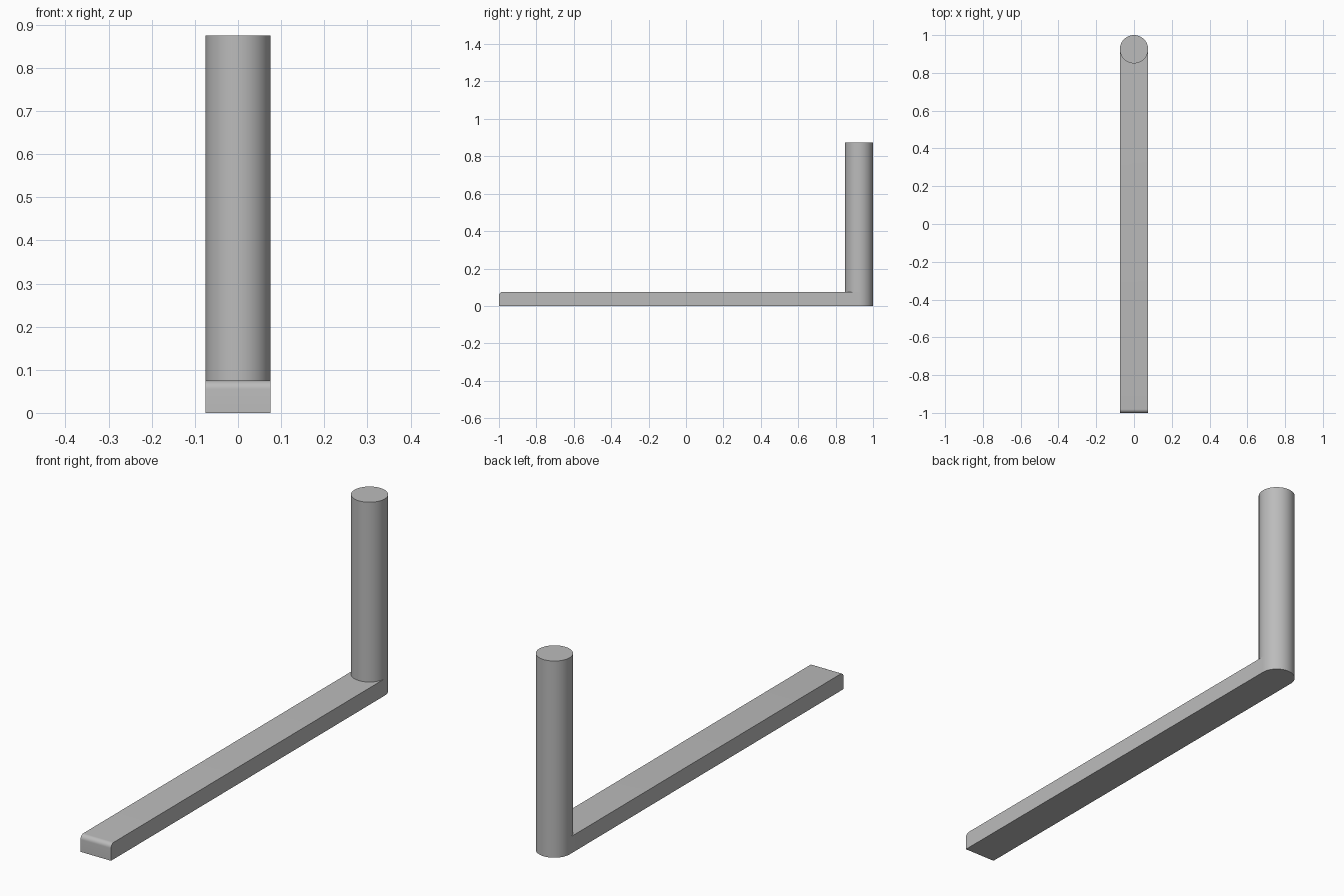
import bpy, bmesh, math

R = 0.075           # post radius, half the bar width
BAR_H = 0.075       # bar thickness
TOP = 0.875         # top of the post
POST_Y = 0.925      # post axis
SEG = 64

cube = bpy.data.objects.get("Cube")
if cube:
    bpy.data.objects.remove(cube, do_unlink=True)

grey = bpy.data.materials.new("plain grey")
grey.use_nodes = True
colour = (0.5, 0.5, 0.5, 1)
grey.diffuse_color = colour
grey.node_tree.nodes["Principled BSDF"].inputs["Base Color"].default_value = colour


def arc(start, end, steps):
    """Points on the post circle between two angles."""
    angles = [start + (end - start) * i / steps for i in range(steps + 1)]
    return [(R * math.cos(a), POST_Y + R * math.sin(a)) for a in angles]


def prism(name, outline, z0, z1, round_front=0):
    """Extrude a plan outline upwards, optionally rounding its front top edge."""
    bm = bmesh.new()
    base = bm.faces.new([bm.verts.new((x, y, z0)) for x, y in outline])
    lifted = bmesh.ops.extrude_face_region(bm, geom=[base], use_keep_orig=True)
    top = [v for v in lifted["geom"] if isinstance(v, bmesh.types.BMVert)]
    bmesh.ops.translate(bm, verts=top, vec=(0, 0, z1 - z0))
    bmesh.ops.recalc_face_normals(bm, faces=bm.faces)
    if round_front:
        edge = [e for e in bm.edges
                if all(v.co.y < -0.99 and v.co.z > z1 - 0.001 for v in e.verts)]
        bmesh.ops.bevel(bm, geom=edge, offset=round_front, segments=8,
                        profile=0.5, affect='EDGES')
    mesh = bpy.data.meshes.new(name)
    bm.to_mesh(mesh)
    bm.free()
    mesh.materials.append(grey)
    obj = bpy.data.objects.new(name, mesh)
    bpy.context.collection.objects.link(obj)
    bpy.ops.object.select_all(action='DESELECT')
    obj.select_set(True)
    bpy.context.view_layer.objects.active = obj
    bpy.ops.object.shade_smooth_by_angle(angle=math.radians(30))
    return obj


# Flat bar with a half-round back end and a rounded front lip
prism("flat_bar", [(-R, -1), (R, -1)] + arc(0, math.pi, SEG // 2), 0, BAR_H, 0.02)

# Round post standing on the back end of the bar
prism("round_post", arc(0, 2 * math.pi, SEG)[:-1], BAR_H, TOP)
